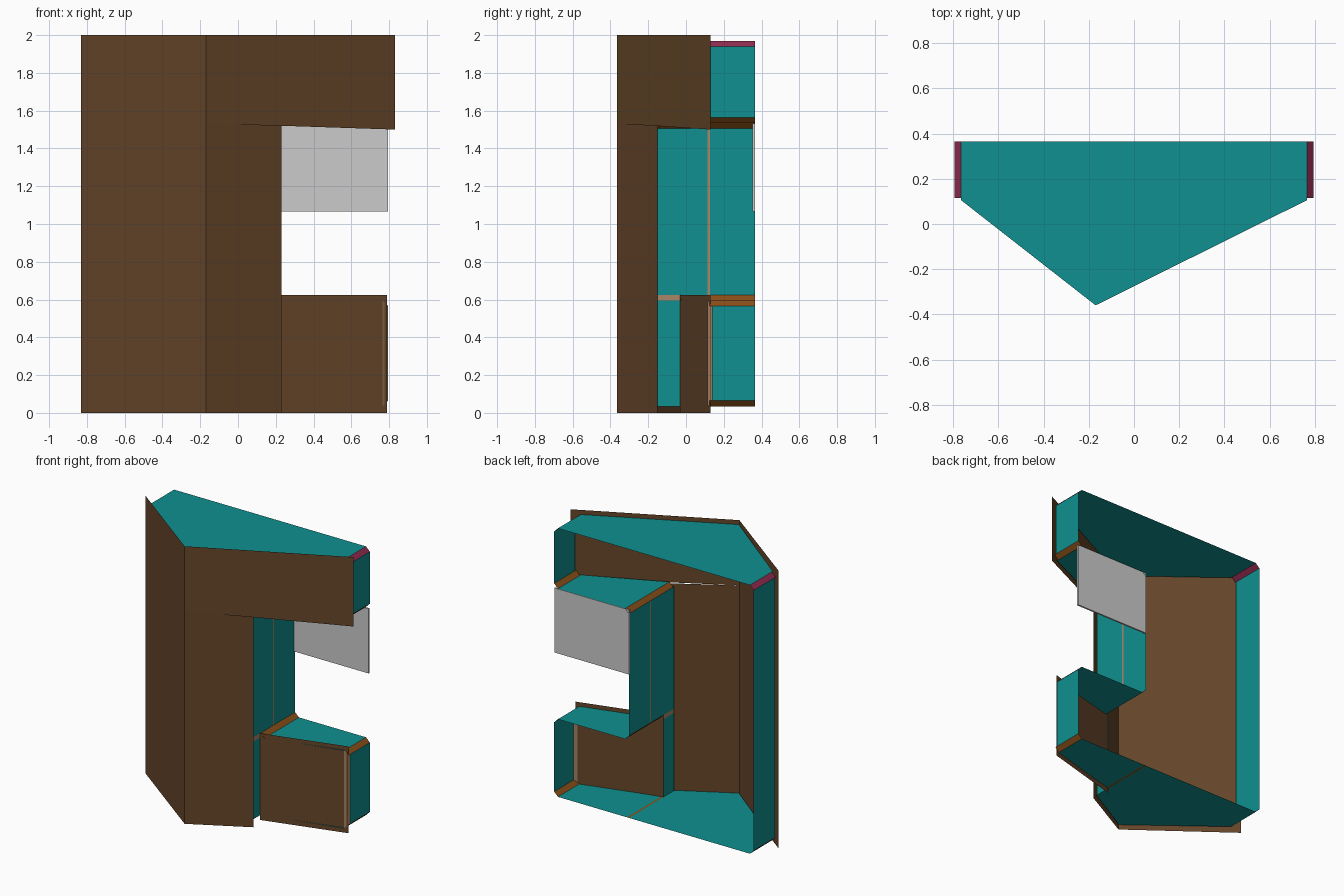
import bpy

if "Cube" in bpy.data.objects:
    bpy.data.objects.remove(bpy.data.objects["Cube"])


def material(name, r, g, b):
    m = bpy.data.materials.new(name)
    m.diffuse_color = (r, g, b, 1)
    m.use_nodes = True
    m.node_tree.nodes["Principled BSDF"].inputs["Base Color"].default_value = m.diffuse_color
    return m


TEAL = material("teal", 0.005, 0.28, 0.28)
BROWN = material("brown", 0.13, 0.06, 0.022)
ORANGE = material("orange", 0.26, 0.08, 0.01)
MAGENTA = material("magenta", 0.28, 0.025, 0.08)
TAN = material("tan", 0.40, 0.24, 0.14)


def sheet(name, mat, *faces):
    """Thin sheet made of one or more polygons."""
    verts, polys = [], []
    for f in faces:
        polys.append([len(verts) + i for i in range(len(f))])
        verts += f
    me = bpy.data.meshes.new(name)
    me.from_pydata(verts, [], polys)
    me.materials.append(mat)
    ob = bpy.data.objects.new(name, me)
    bpy.context.collection.objects.link(ob)
    return ob


def plate(name, outline, z, up=True):
    pts = [(x, y, z) for x, y in outline]
    return sheet(name, TEAL, pts if up else pts[::-1])


def wall(name, x, y0, y1, z0, z1, mat=TEAL):
    pts = [(x, y0, z0), (x, y1, z0), (x, y1, z1), (x, y0, z1)]
    return sheet(name, mat, pts if x > 0 else pts[::-1])


def trim(name, mat, a, b, y0, y1):
    """Chamfer strip running along y between two (x, z) points."""
    return sheet(name, mat, [(a[0], y0, a[1]), (b[0], y0, b[1]),
                             (b[0], y1, b[1]), (a[0], y1, a[1])])


B = 0.365                      # back edge
XI, XO = 0.765, 0.795          # inner and outer end of the chamfers
TOP, FLOOR, SHELF, DESK = 1.97, 0.035, 1.535, 0.595

# horizontal plates
plate("top_plate", [(-XI, B), (-XI, 0.105), (-0.17, -0.36), (XI, 0.105), (XI, B)], TOP)
plate("post_floor", [(-XI, B), (-XI, 0.105), (-0.17, -0.36), (0.2, -0.155), (0.2, B)], FLOOR, False)
plate("overhang_floor", [(0.23, B), (0.23, -0.14), (XI, 0.105), (XI, B)], SHELF, False)
plate("box_top", [(0.23, B), (0.23, -0.02), (XI, 0.115), (XI, B)], DESK)
plate("box_floor", [(0.215, B), (0.215, -0.025), (XI, 0.115), (XI, B)], FLOOR, False)

# upright walls
wall("left_wall", -XO, 0.12, B, FLOOR + 0.03, TOP - 0.03)
wall("overhang_end", XO, 0.13, B, SHELF + 0.03, TOP - 0.03)
wall("box_end", XO, 0.14, B, FLOOR + 0.03, DESK - 0.03)
wall("post_wall_front", 0.2, -0.15, 0.115, 0.625, 1.505)
wall("post_wall_back", 0.2, 0.127, B, 0.625, 1.505)
wall("post_wall_joint", 0.2, 0.115, 0.127, 0.625, 1.505, TAN)
wall("post_wall_low", 0.2, -0.15, -0.03, FLOOR, DESK)
wall("post_wall_band", 0.2, -0.15, -0.03, DESK, 0.625, TAN)

# chamfer strips along the plate ends
for side, s in (("left", -1), ("right", 1)):
    trim(side + "_top_trim", MAGENTA, (s * XI, TOP), (s * XO, TOP - 0.03), 0.115, B)
trim("left_floor_trim", ORANGE, (-XI, FLOOR), (-XO, FLOOR + 0.03), 0.115, B)
trim("overhang_floor_trim", ORANGE, (XI, SHELF), (XO, SHELF + 0.03), 0.115, B)
trim("overhang_inner_trim", ORANGE, (0.2, 1.505), (0.23, SHELF), -0.14, B)
trim("box_top_trim", ORANGE, (XI, DESK), (XO, DESK - 0.03), 0.125, B)
trim("box_inner_trim", ORANGE, (0.23, DESK), (0.2, DESK + 0.03), -0.03, B)
trim("box_floor_trim", ORANGE, (XI, FLOOR), (XO, FLOOR + 0.03), 0.125, B)
trim("floor_joint", ORANGE, (0.2, FLOOR), (0.215, FLOOR), -0.03, B)
sheet("box_corner_trim", TAN, [(XI, 0.115, FLOOR), (XO, 0.145, FLOOR + 0.03),
                               (XO, 0.145, DESK - 0.03), (XI, 0.115, DESK)])

# brown front panels
sheet("left_front_panel", BROWN, [(-0.83, 0.13, 0), (-0.17, -0.365, 0),
                                  (-0.17, -0.365, 2), (-0.83, 0.13, 2)])
sheet("right_front_panel", BROWN,
      [(-0.17, -0.365, 0), (0.23, -0.15, 0), (0.23, -0.15, 1.52), (-0.17, -0.365, 1.53)],
      [(-0.17, -0.365, 1.53), (0.23, -0.167, 1.52), (0.83, 0.13, 1.5),
       (0.83, 0.13, 2), (-0.17, -0.365, 2)])
sheet("box_front_panel", BROWN, [(0.2, -0.033, 0), (0.79, 0.13, 0),
                                 (0.79, 0.13, 0.625), (0.2, -0.033, 0.625)])

# grey hanging back screen
bpy.ops.mesh.primitive_cube_add(size=1, location=(0.4975, 0.358, 1.30))
screen = bpy.context.object
screen.name = "back_screen"
screen.scale = (0.595, 0.012, 0.465)
